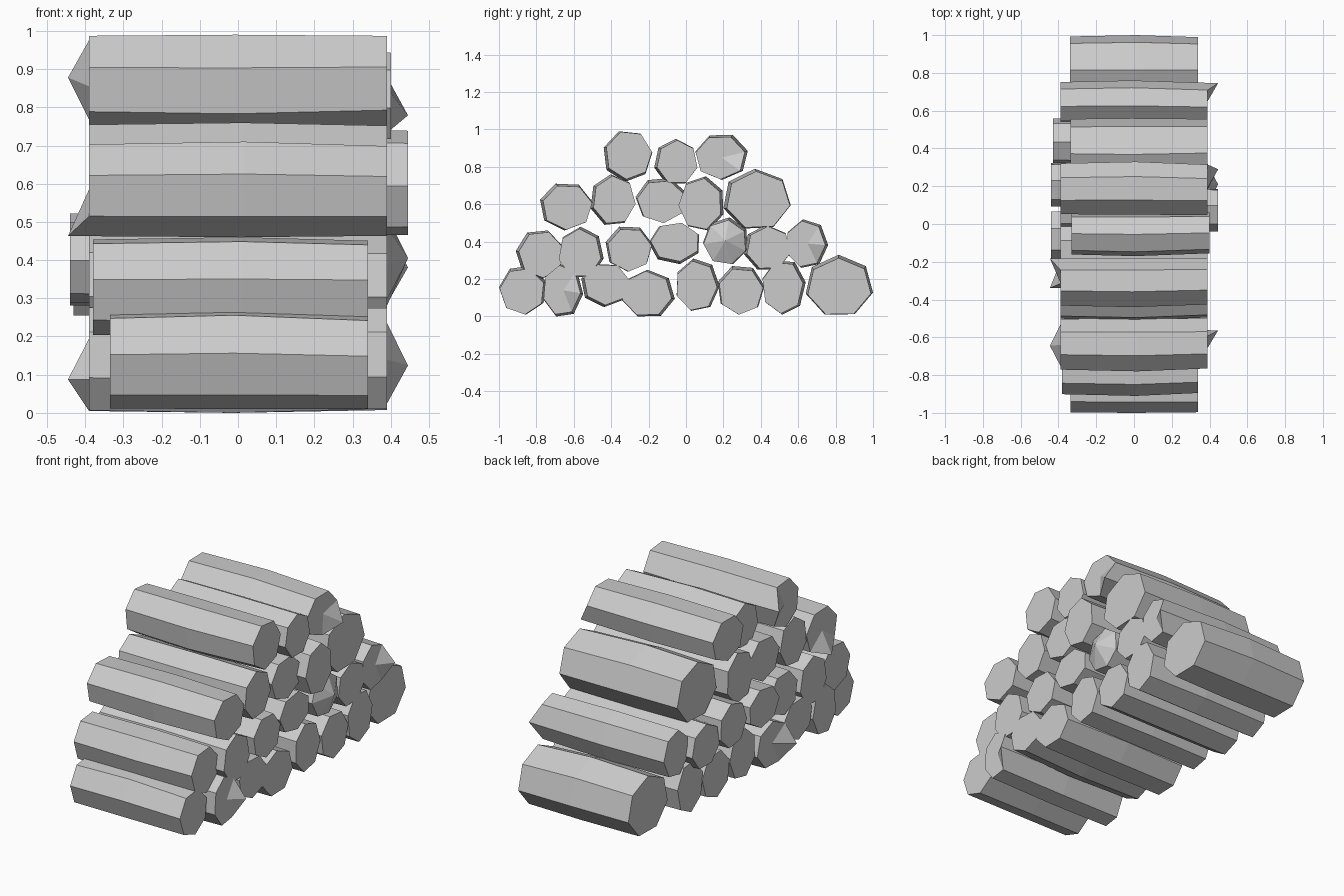
import bpy, math, random
from math import cos, sin, radians

if "Cube" in bpy.data.objects:
    bpy.data.objects.remove(bpy.data.objects["Cube"])
random.seed(4)

SIDES = 7
HALF = 0.39   # usual half length of a log


def ring(box, rot, scale=1.0, shift=(0, 0)):
    """Seven-sided outline stretched to fill a y/z box."""
    y0, y1, z0, z1 = box
    p = [(cos(radians(rot) + 2 * math.pi * k / SIDES),
          sin(radians(rot) + 2 * math.pi * k / SIDES)) for k in range(SIDES)]
    lo = [min(q[a] for q in p) for a in (0, 1)]
    hi = [max(q[a] for q in p) for a in (0, 1)]
    cy, cz = (y0 + y1) / 2, (z0 + z1) / 2
    out = []
    for q in p:
        u = (q[0] - lo[0]) / (hi[0] - lo[0]) - 0.5
        v = (q[1] - lo[1]) / (hi[1] - lo[1]) - 0.5
        out.append((cy + u * (y1 - y0) * scale + shift[0],
                    cz + v * (z1 - z0) * scale + shift[1]))
    return out


def log(name, y0, y1, z0, z1, rot, bulge, xl=-HALF, xr=HALF,
        tip_l=None, tip_r=None, peak=0):
    """Log along x: two end rings and a middle ring bulging to one side."""
    box = (y0, y1, z0, z1)
    b = radians(bulge)
    off = (-0.008 * cos(b), -0.008 * sin(b))
    rings = [(xl, ring(box, rot, 0.96, (off[0] / 2, off[1] / 2)), tip_l),
             (random.uniform(-0.02, 0.02), ring(box, rot), None),
             (xr, ring(box, rot, 0.94, off), tip_r)]
    verts, faces = [], []
    cy, cz = (y0 + y1) / 2, (z0 + z1) / 2
    for x, pts, tip in rings:
        row = [[x, y, z] for y, z in pts]
        if tip is not None:   # one splintered corner stands proud of the cut
            t = radians(tip)
            k = max(range(SIDES), key=lambda i: (row[i][1] - cy) * cos(t)
                    + (row[i][2] - cz) * sin(t))
            row[k][0] += math.copysign(0.055, x)
        verts += row
    for r in range(2):
        for k in range(SIDES):
            n = (k + 1) % SIDES
            a = r * SIDES
            faces.append((a + k, a + n, a + SIDES + n, a + SIDES + k))
    # end cuts, fanned round a centre point
    for start, x, d in ((0, xl, 0), (2 * SIDES, xr, peak)):
        c = len(verts)
        verts.append((x + d, cy, cz))
        for k in range(SIDES):
            n = (k + 1) % SIDES
            f = (start + k, start + n, c)
            faces.append(f if start else f[::-1])
    me = bpy.data.meshes.new(name)
    me.from_pydata(verts, [], faces)
    me.update()
    ob = bpy.data.objects.new(name, me)
    bpy.context.collection.objects.link(ob)


def layer(name, logs, special):
    for i, row in enumerate(logs):
        log(f"{name}_log_{i + 1}", *row, **special.get(i, {}))


# bottom layer: y range, z range, outline turn, bulge direction
layer("bottom", [
    (-1.00, -0.75, 0.01, 0.27, 20, 60),
    (-0.76, -0.55, 0.00, 0.28, 45, -20),
    (-0.56, -0.30, 0.05, 0.28, 10, 210),
    (-0.34, -0.06, 0.00, 0.25, 92, 0),
    (-0.05, 0.18, 0.03, 0.31, 100, 40),
    (0.17, 0.42, 0.01, 0.27, -95, 90),
    (0.41, 0.64, 0.01, 0.30, 60, 20),
    (0.64, 1.00, 0.01, 0.33, 91, 90),
], {0: dict(xl=-0.335, xr=0.34), 1: dict(tip_r=0), 3: dict(tip_l=200),
    7: dict(xl=-0.34, xr=0.34)})

# second layer
layer("second", [
    (-0.91, -0.66, 0.20, 0.46, 70, 170),
    (-0.68, -0.44, 0.21, 0.48, 40, 20),
    (-0.43, -0.18, 0.24, 0.48, 62, 120),
    (-0.20, 0.07, 0.28, 0.50, 75, 250),
    (0.09, 0.33, 0.28, 0.53, 30, 60),
    (0.31, 0.56, 0.25, 0.49, 92, 180),
    (0.54, 0.76, 0.26, 0.52, 100, 10),
], {0: dict(xl=-0.38, xr=0.34), 3: dict(xl=-0.44),
    4: dict(xl=-0.44, peak=0.055), 5: dict(xl=-0.43),
    6: dict(tip_r=-20)})

# third layer
layer("third", [
    (-0.78, -0.50, 0.46, 0.71, 10, 150),
    (-0.51, -0.27, 0.49, 0.76, 95, 180),
    (-0.27, 0.00, 0.50, 0.74, 70, 90),
    (-0.04, 0.20, 0.46, 0.75, 80, 20),
    (0.20, 0.56, 0.47, 0.79, 93, 150),
], {0: dict(tip_l=260), 3: dict(xr=0.445), 4: dict(xl=-0.335)})

# top layer
layer("top", [
    (-0.44, -0.18, 0.72, 0.99, 110, 220),
    (-0.17, 0.06, 0.71, 0.95, 90, 180),
    (0.05, 0.33, 0.73, 0.97, 65, 30),
], {0: dict(tip_l=20), 1: dict(xl=-0.33, xr=0.40), 2: dict(tip_r=-40)})
